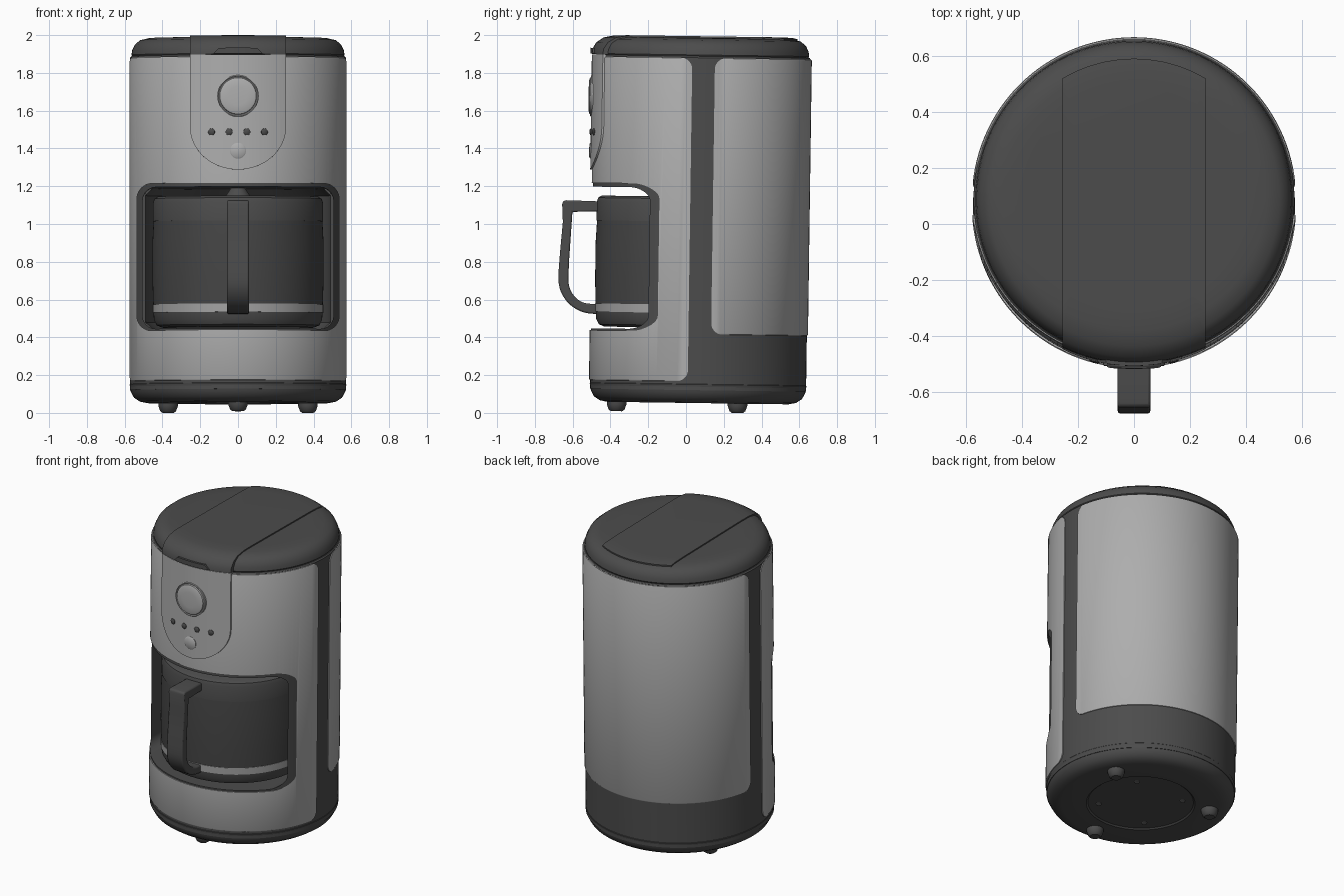
import bpy, bmesh
from math import sin, cos, pi, asin, radians
from mathutils import Matrix

if "Cube" in bpy.data.objects:
    bpy.data.objects.remove(bpy.data.objects["Cube"], do_unlink=True)

parts = []


def material(name, value):
    m = bpy.data.materials.new(name)
    m.use_nodes = True
    m.diffuse_color = (value, value, value, 1)
    m.node_tree.nodes["Principled BSDF"].inputs["Base Color"].default_value = (value, value, value, 1)
    return m


LIGHT = material("light grey shell", 0.42)
DARK = material("charcoal plastic", 0.072)
GLASS = material("dark glass", 0.06)
STEEL = material("steel band", 0.36)
SCREW = material("screw grey", 0.15)


def finish(name, bm, mat):
    bmesh.ops.remove_doubles(bm, verts=bm.verts, dist=1e-6)
    bmesh.ops.recalc_face_normals(bm, faces=bm.faces)
    me = bpy.data.meshes.new(name)
    bm.to_mesh(me)
    bm.free()
    ob = bpy.data.objects.new(name, me)
    bpy.context.scene.collection.objects.link(ob)
    if mat:
        me.materials.append(mat)
        parts.append(ob)
    return ob


def lathe(name, prof, mat, closed=False, at=(0, 0), seg=128):
    """Spin (radius, z) points about an upright axis."""
    bm = bmesh.new()
    rings = [[bm.verts.new((r * sin(2 * pi * i / seg) + at[0], r * cos(2 * pi * i / seg) + at[1], z))
              for i in range(seg)] for r, z in prof]
    pairs = list(zip(rings, rings[1:] + rings[:1]))
    for a, b in pairs if closed else pairs[:-1]:
        for i in range(seg):
            j = (i + 1) % seg
            bm.faces.new((a[i], a[j], b[j], b[i]))
    return finish(name, bm, mat)


def prism(name, pts, axis, lo, hi, mat=None):
    """Extrude a flat outline along one axis."""
    place = {"x": lambda a, b, t: (t, a, b), "y": lambda a, b, t: (a, t, b), "z": lambda a, b, t: (a, b, t)}[axis]
    bm = bmesh.new()
    ends = [[bm.verts.new(place(a, b, t)) for a, b in pts] for t in (lo, hi)]
    for e in ends:
        bm.faces.new(e)
    n = len(pts)
    for i in range(n):
        j = (i + 1) % n
        bm.faces.new((ends[0][i], ends[0][j], ends[1][j], ends[1][i]))
    return finish(name, bm, mat)


def arc(ca, cb, ra, rb, start, end, n=10):
    return [(ca + ra * cos(radians(start + (end - start) * i / n)),
             cb + rb * sin(radians(start + (end - start) * i / n))) for i in range(n + 1)]


def rounded(a0, b0, a1, b1, r):
    return (arc(a1 - r, b1 - r, r, r, 0, 90) + arc(a0 + r, b1 - r, r, r, 90, 180)
            + arc(a0 + r, b0 + r, r, r, 180, 270) + arc(a1 - r, b0 + r, r, r, 270, 360))


def boolean(ob, cutter, op):
    m = ob.modifiers.new("cut", "BOOLEAN")
    m.object, m.operation, m.solver = cutter, op, "EXACT"
    bpy.context.view_layer.objects.active = ob
    bpy.ops.object.modifier_apply(modifier=m.name)
    bpy.data.objects.remove(cutter, do_unlink=True)


def band(name, r, z0, z1, mat):
    """Upright ring with softened outer edges."""
    e = 0.008
    return lathe(name, [(0.54, z0), (r - e, z0), (r - e / 3, z0 + e / 3), (r, z0 + e), (r, z1 - e),
                        (r - e / 3, z1 - e / 3), (r - e, z1), (0.54, z1)], mat, closed=True)


# Dark core with the carafe bay
core = lathe("body_core", [(0, 0.12), (0.572, 0.12), (0.572, 1.88), (0.565, 1.888), (0, 1.888)], DARK)
boolean(core, prism("bay_cutter", rounded(-0.505, 0.44, 0.505, 1.19, 0.07), "y", -1, -0.07), "DIFFERENCE")
boolean(core, lathe("chamber_cutter", [(0, 0.442), (0.45, 0.442), (0.49, 0.48), (0.49, 1.15), (0.45, 1.188),
                                       (0, 1.188)], None, at=(0, -0.07)), "DIFFERENCE")

# Light outer shells
front = band("front_shell", 0.578, 0.165, 1.88, LIGHT)
boolean(front, prism("front_trim", rounded(-1, 0.166, -0.055, 1.879, 0.06), "x", -1, 1), "INTERSECT")
boolean(front, prism("opening_cutter", rounded(-0.535, 0.43, 0.535, 1.21, 0.08), "y", -1, 0), "DIFFERENCE")
rear = band("rear_shell", 0.578, 0.415, 1.88, LIGHT)
boolean(rear, prism("rear_trim", rounded(0.065, 0.416, 1, 1.879, 0.06), "x", -1, 1), "INTERSECT")

# Base, feet and underside screws
lathe("base", [(0, 0.06), (0.32, 0.06), (0.33, 0.052), (0.48, 0.052), (0.52, 0.06), (0.55, 0.08), (0.567, 0.11),
               (0.574, 0.15), (0.568, 0.157), (0, 0.157)], DARK)
for name, x, y in (("front_foot", 0, -0.43), ("rear_left_foot", 0.37, 0.21), ("rear_right_foot", -0.37, 0.21)):
    lathe(name, [(0, 0.003), (0.03, 0.003), (0.042, 0.012), (0.052, 0.04), (0.052, 0.09), (0, 0.09)],
          DARK, at=(x, y), seg=32)
for k in range(4):
    a = pi / 4 + k * pi / 2
    lathe("screw", [(0, 0.054), (0.016, 0.054), (0.018, 0.07), (0, 0.07)], SCREW,
          at=(0.255 * cos(a), 0.255 * sin(a)), seg=16)

# Lid with its raised centre strip
lathe("lid", [(0, 1.88), (0.555, 1.88), (0.564, 1.895), (0.56, 1.92), (0.546, 1.95), (0.518, 1.973),
              (0.47, 1.984), (0.4, 1.986), (0, 1.986)], DARK)
strip = lathe("lid_strip", [(0, 1.891), (0.587, 1.891), (0.584, 1.92), (0.564, 1.955), (0.525, 1.981),
                            (0.47, 1.992), (0.4, 1.994), (0, 1.994)], DARK)
boolean(strip, prism("strip_trim", [(-0.255, -1), (0.255, -1)] + arc(0, 0, 0.5, 0.5, 59.3, 120.7), "z", 1, 3),
        "INTERSECT")
tab = band("lid_tab", 0.595, 1.88, 1.96, DARK)
boolean(tab, prism("tab_trim", [(-0.13, 1.895), (0.13, 1.895), (0.1, 1.925), (-0.1, 1.925)], "y", -1, 0),
        "INTERSECT")

# Control panel, dial and buttons
panel = band("control_panel", 0.587, 1.25, 1.93, LIGHT)
boolean(panel, prism("panel_trim", [(0.255, 1.889), (-0.255, 1.889)]
                     + arc(0, 1.51, 0.255, 0.23, 180, 360, 32), "y", -1, 0), "INTERSECT")


def on_panel(ob, x, z):
    turn = Matrix.Rotation(asin(x / 0.587), 4, "Z")
    ob.data.transform(turn @ Matrix.Translation((0, -0.587, z)) @ Matrix.Rotation(pi / 2, 4, "X"))


on_panel(lathe("dial", [(0, -0.03), (0.11, -0.03), (0.11, 0.001), (0.106, 0.004), (0.102, 0), (0.099, 0),
                        (0.096, 0.008), (0.085, 0.012), (0.05, 0.014), (0, 0.015)], LIGHT, seg=64), 0, 1.67)
on_panel(lathe("power_button", [(0, -0.02), (0.042, -0.02), (0.042, 0.002), (0.036, 0.006), (0, 0.008)],
               LIGHT, seg=40), 0, 1.38)
for x in (-0.14, -0.047, 0.047, 0.14):
    on_panel(lathe("small_button", [(0, -0.02), (0.018, -0.02), (0.018, 0.003), (0.013, 0.007), (0, 0.009)],
                   DARK, seg=24), x, 1.48)

# Carafe standing in the bay
POT = (0, -0.1)
lathe("carafe_base", [(0, 0.45), (0.4, 0.45), (0.43, 0.462), (0.445, 0.49), (0.448, 0.53), (0, 0.53)], DARK, at=POT)
lathe("carafe_band", [(0, 0.528), (0.452, 0.528), (0.452, 0.572), (0, 0.572)], STEEL, at=POT)
lathe("carafe_glass", [(0, 0.57), (0.449, 0.57), (0.453, 0.7), (0.453, 0.9), (0.447, 1.015), (0, 1.015)],
      GLASS, at=POT)
lathe("carafe_lid", [(0, 1.012), (0.45, 1.012), (0.45, 1.11), (0.443, 1.132), (0.425, 1.143), (0, 1.145)],
      DARK, at=POT)
lathe("drip_spout", [(0, 1.14), (0.07, 1.14), (0.05, 1.17), (0.03, 1.2), (0, 1.2)], DARK, at=POT, seg=32)

# Carafe handle
outline = [(-0.52, 1.112), (-0.71, 1.116), (-0.728, 1.112), (-0.733, 1.095), (-0.728, 1.0), (-0.74, 0.85)]
outline += [(-0.747, 0.74)] + arc(-0.56, 0.7, 0.187, 0.183, 180, 270, 12) + [(-0.52, 0.515), (-0.52, 0.565)]
outline += arc(-0.58, 0.7, 0.115, 0.13, 270, 180, 12) + [(-0.692, 0.8), (-0.678, 1.055), (-0.52, 1.06)]
handle = prism("carafe_handle", outline, "x", -0.058, 0.058, DARK)
soft = handle.modifiers.new("soft edges", "BEVEL")
soft.width, soft.segments, soft.limit_method, soft.angle_limit = 0.008, 2, "ANGLE", radians(40)

# Slight backward lean of the whole machine, then shading
lean = Matrix.Translation((0, 0.062, 0)) @ Matrix.Rotation(-0.014, 4, "X")
bpy.ops.object.select_all(action="DESELECT")
for ob in parts:
    ob.data.transform(lean)
    ob.select_set(True)
bpy.context.view_layer.objects.active = core
bpy.ops.object.shade_smooth_by_angle(angle=radians(35))
